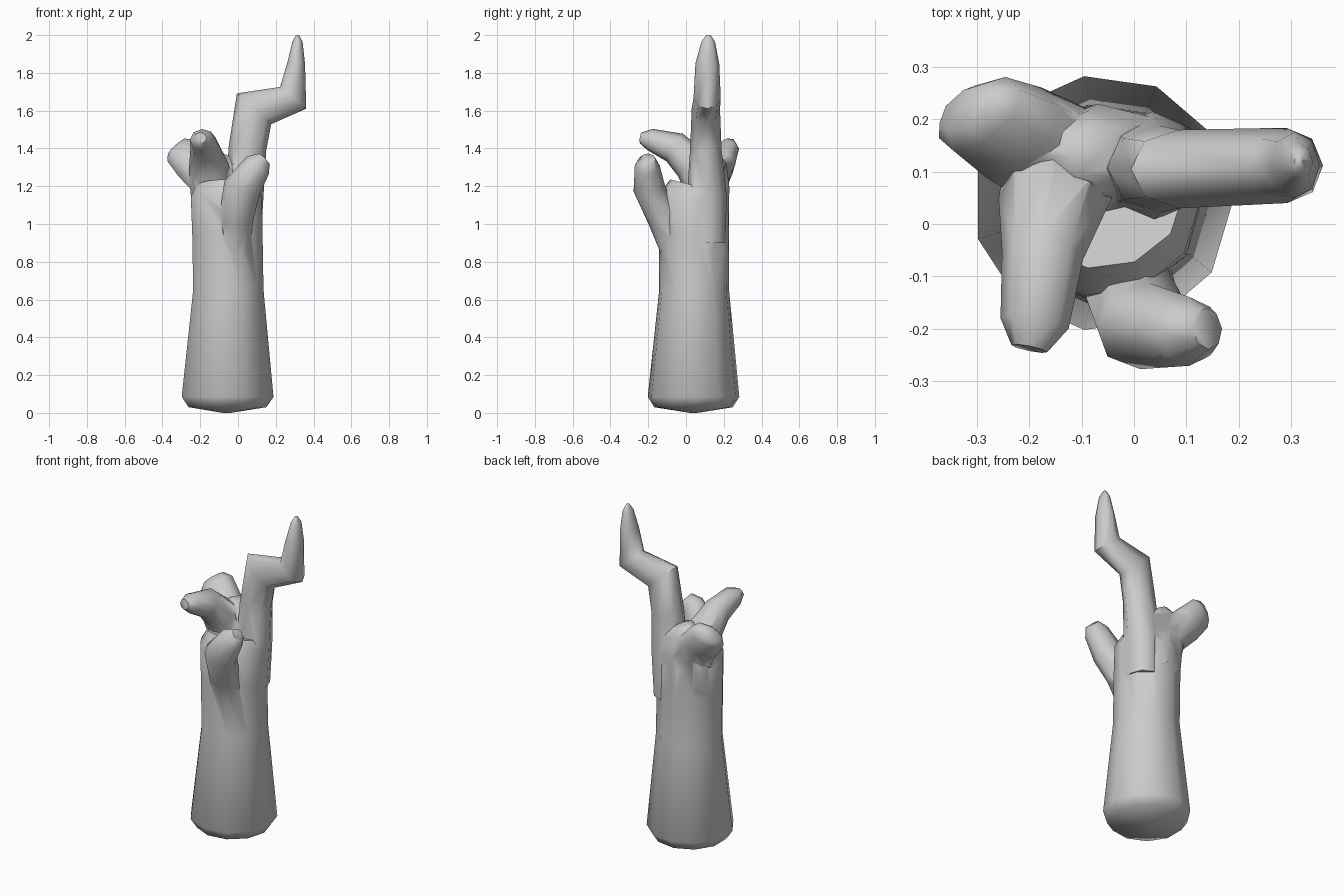
import bpy, bmesh, math
from mathutils import Vector

if "Cube" in bpy.data.objects:
    bpy.data.objects.remove(bpy.data.objects["Cube"])


def limb(name, rings, sides=8, side_axis=(0, 1, 0)):
    """Loft elliptical rings (x, y, z, half_a, half_b) along a path; half_b lies along side_axis."""
    bm = bmesh.new()
    pts = [Vector(r[:3]) for r in rings]
    loops = []
    for i, (p, r) in enumerate(zip(pts, rings)):
        t = Vector()
        if i > 0:
            t += (p - pts[i - 1]).normalized()
        if i < len(pts) - 1:
            t += (pts[i + 1] - p).normalized()
        t.normalize()
        u = Vector(side_axis).cross(t).normalized()
        v = t.cross(u)
        loops.append([bm.verts.new(p + u * r[3] * math.cos(k * math.tau / sides)
                                   + v * r[4] * math.sin(k * math.tau / sides))
                      for k in range(sides)])
    for lo, hi in zip(loops, loops[1:]):
        for k in range(sides):
            n = (k + 1) % sides
            bm.faces.new((lo[k], lo[n], hi[n], hi[k]))
    bm.faces.new(loops[0][::-1])
    bm.faces.new(loops[-1])
    bmesh.ops.recalc_face_normals(bm, faces=bm.faces)
    mesh = bpy.data.meshes.new(name)
    bm.to_mesh(mesh)
    bm.free()
    ob = bpy.data.objects.new(name, mesh)
    bpy.context.collection.objects.link(ob)
    return ob


# Flared trunk with a shallow pointed underside
trunk = limb("tree_trunk", [
    (-.06, .04, 0, .02, .02), (-.06, .04, .03, .21, .21), (-.06, .04, .085, .248, .245),
    (-.055, .043, .65, .19, .187), (-.06, .042, .95, .19, .188),
    (-.065, .045, 1.14, .192, .185), (-.065, .06, 1.2, .16, .15)], sides=11)

parts = [
    # Raised crown where the branches meet
    limb("crown", [(-.06, .11, 1.0, .17, .115), (-.07, .125, 1.2, .175, .105),
                   (-.09, .13, 1.32, .13, .085), (-.07, .13, 1.37, .05, .05)]),
    # Tall crooked branch
    limb("tall_branch", [(.03, .11, .9, .09, .1), (.035, .11, 1.15, .1, .105),
                         (.05, .105, 1.4, .1, .083), (.085, .105, 1.61, .122, .075),
                         (.292, .112, 1.668, .09, .072), (.308, .113, 1.85, .047, .063),
                         (.315, .118, 1.965, .027, .036), (.315, .12, 2.0, .008, .012)]),
    # Stub at the back left
    limb("back_left_stub", [(-.09, .1, 1.17, .12, .1), (-.23, .175, 1.31, .115, .085),
                            (-.295, .21, 1.385, .105, .065), (-.322, .222, 1.41, .07, .04)],
         side_axis=(-.5, .85, 0)),
    # Stub leaning forward on the left
    limb("front_left_stub", [(-.13, .11, 1.15, .1, .12), (-.155, .04, 1.31, .1, .105),
                             (-.175, -.06, 1.405, .085, .078), (-.19, -.19, 1.447, .058, .066),
                             (-.2, -.238, 1.455, .03, .035)], side_axis=(1, 0, 0)),
    # Stub rising from the front
    limb("front_stub", [(-.02, -.03, .8, .08, .08), (-.01, -.12, 1.02, .09, .08),
                        (.02, -.195, 1.19, .1, .085), (.105, -.205, 1.31, .075, .066),
                        (.14, -.2, 1.345, .04, .04)]),
]

# Fuse branches and trunk into one skin
for p in parts:
    m = trunk.modifiers.new(p.name, "BOOLEAN")
    m.operation, m.solver, m.object = "UNION", "EXACT", p
bpy.context.view_layer.objects.active = trunk
trunk.select_set(True)
for m in list(trunk.modifiers):
    bpy.ops.object.modifier_apply(modifier=m.name)
for p in parts:
    bpy.data.objects.remove(p)
bpy.ops.object.shade_smooth_by_angle(angle=math.radians(60))
